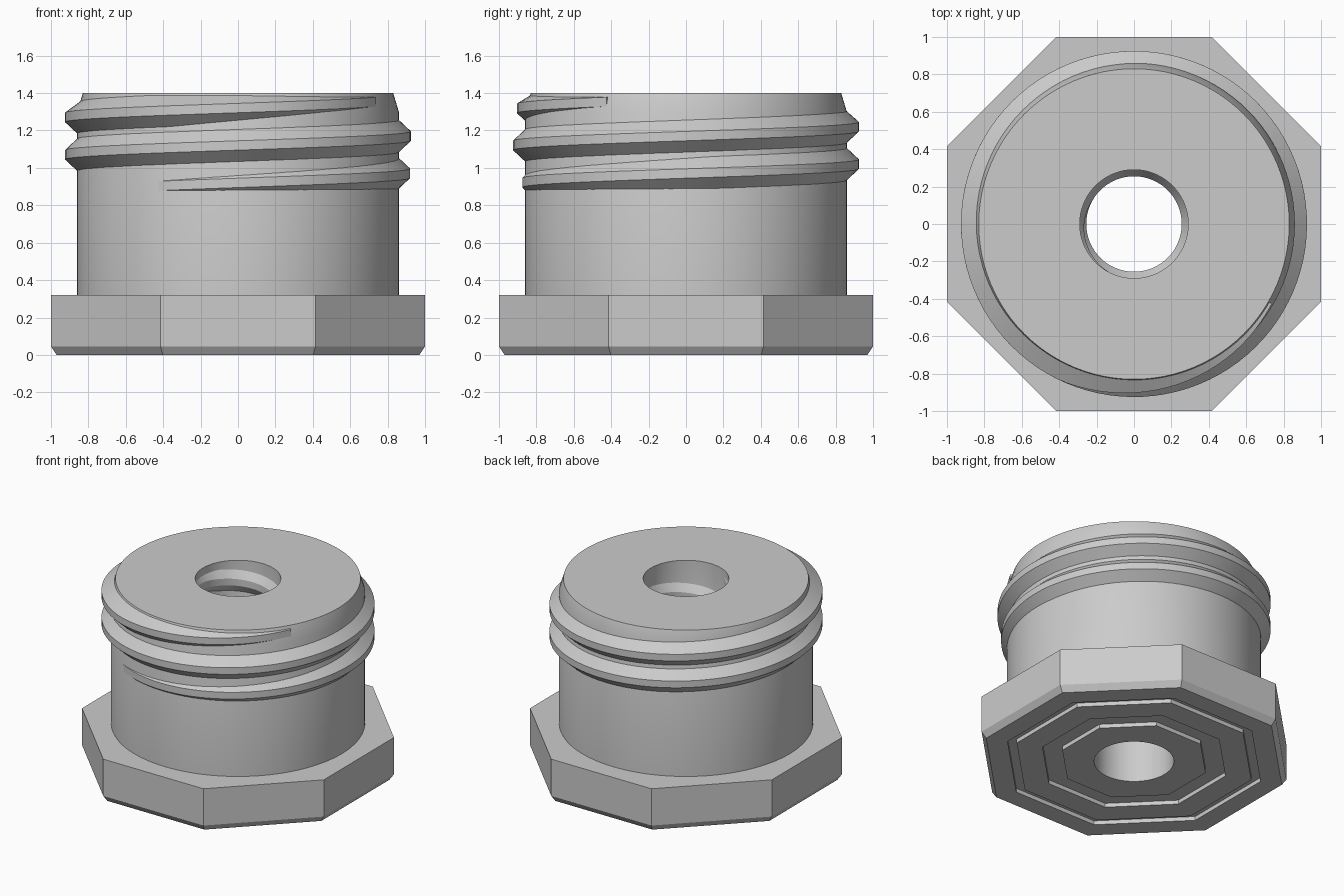
import bpy, bmesh, math
from math import cos, sin, pi, radians

cube = bpy.data.objects.get("Cube")
if cube:
    bpy.data.objects.remove(cube, do_unlink=True)

SEG = 96
grey = bpy.data.materials.new("plain grey")
grey.use_nodes = True
GREY = (0.6, 0.6, 0.6, 1)
grey.diffuse_color = GREY
grey.node_tree.nodes["Principled BSDF"].inputs["Base Color"].default_value = GREY


def finish(name, bm):
    bmesh.ops.recalc_face_normals(bm, faces=bm.faces)
    mesh = bpy.data.meshes.new(name)
    bm.to_mesh(mesh)
    bm.free()
    obj = bpy.data.objects.new(name, mesh)
    bpy.context.collection.objects.link(obj)
    mesh.materials.append(grey)
    bpy.ops.object.select_all(action='DESELECT')
    obj.select_set(True)
    bpy.context.view_layer.objects.active = obj
    bpy.ops.object.shade_smooth_by_angle(angle=radians(30))
    return obj


def bridge(bm, a, b):
    for i in range(len(a)):
        j = (i + 1) % len(a)
        bm.faces.new((a[i], a[j], b[j], b[i]))


def turned(name, profile):
    """Closed ring from (radius, z, sides); sides 0 is round, 8 is octagonal."""
    bm = bmesh.new()
    rings = []
    for r, z, sides in profile:
        ring = []
        for i in range(SEG):
            a = 2 * pi * i / SEG
            d = r
            if sides:
                step = 2 * pi / sides
                d = r / cos((a + step / 2) % step - step / 2)
            ring.append(bm.verts.new((d * cos(a), d * sin(a), z)))
        rings.append(ring)
    for k in range(len(rings)):
        bridge(bm, rings[k], rings[(k + 1) % len(rings)])
    return finish(name, bm)


def thread(name, start, end, fade_in, fade_out, height, root, crest, top, pitch=0.2):
    """Helical ridge; angles in degrees, height(angle) gives the centre line."""
    bm = bmesh.new()
    sections = []
    steps = int((end - start) / 3.75)
    for i in range(steps + 1):
        deg = start + (end - start) * i / steps
        a = radians(deg)
        f = max(0.02, min(1, (deg - start) / fade_in, (end - deg) / fade_out))
        z = height + pitch * deg / 360
        wide = 0.025 + 0.07 * f
        tip = root + (crest - root) * f
        section = []
        for r, dz in ((root, -wide), (tip, -0.025), (tip, 0.025), (root, wide)):
            h = min(z + dz, top)
            # Follow the tapered shoulder of the neck
            if crest > root and r == root and h > 1.3:
                r -= 0.3 * (h - 1.3)
            section.append(bm.verts.new((r * cos(a), r * sin(a), h)))
        sections.append(section)
    for a, b in zip(sections, sections[1:]):
        bridge(bm, a, b)
    bm.faces.new(sections[0])
    bm.faces.new(sections[-1])
    return finish(name, bm)


# Octagonal foot with two shallow grooves underneath
BORE = 0.27
foot = [(BORE, 0.32, 0), (1, 0.32, 8), (1, 0.045, 8), (0.97, 0, 8)]
for outer, inner in ((0.83, 0.77), (0.6, 0.47)):
    foot += [(outer, 0, 8), (outer, 0.03, 8), (inner, 0.03, 8), (inner, 0, 8)]
foot.append((BORE, 0, 0))
turned("octagonal_foot", foot)

# Round neck with a tapered shoulder and a through bore
turned("neck", [(BORE, 0.32, 0), (0.86, 0.32, 0), (0.86, 1.3, 0), (0.83, 1.4, 0),
                (0.29, 1.4, 0), (0.29, 0.8, 0), (BORE, 0.75, 0)])

# Outer and inner screw threads
thread("outer_thread", -500, 330, 150, 85, 1.17, 0.85, 0.925, 1.395)
thread("inner_thread", -500, 270, 90, 120, 1.18, 0.3, 0.255, 1.39)
